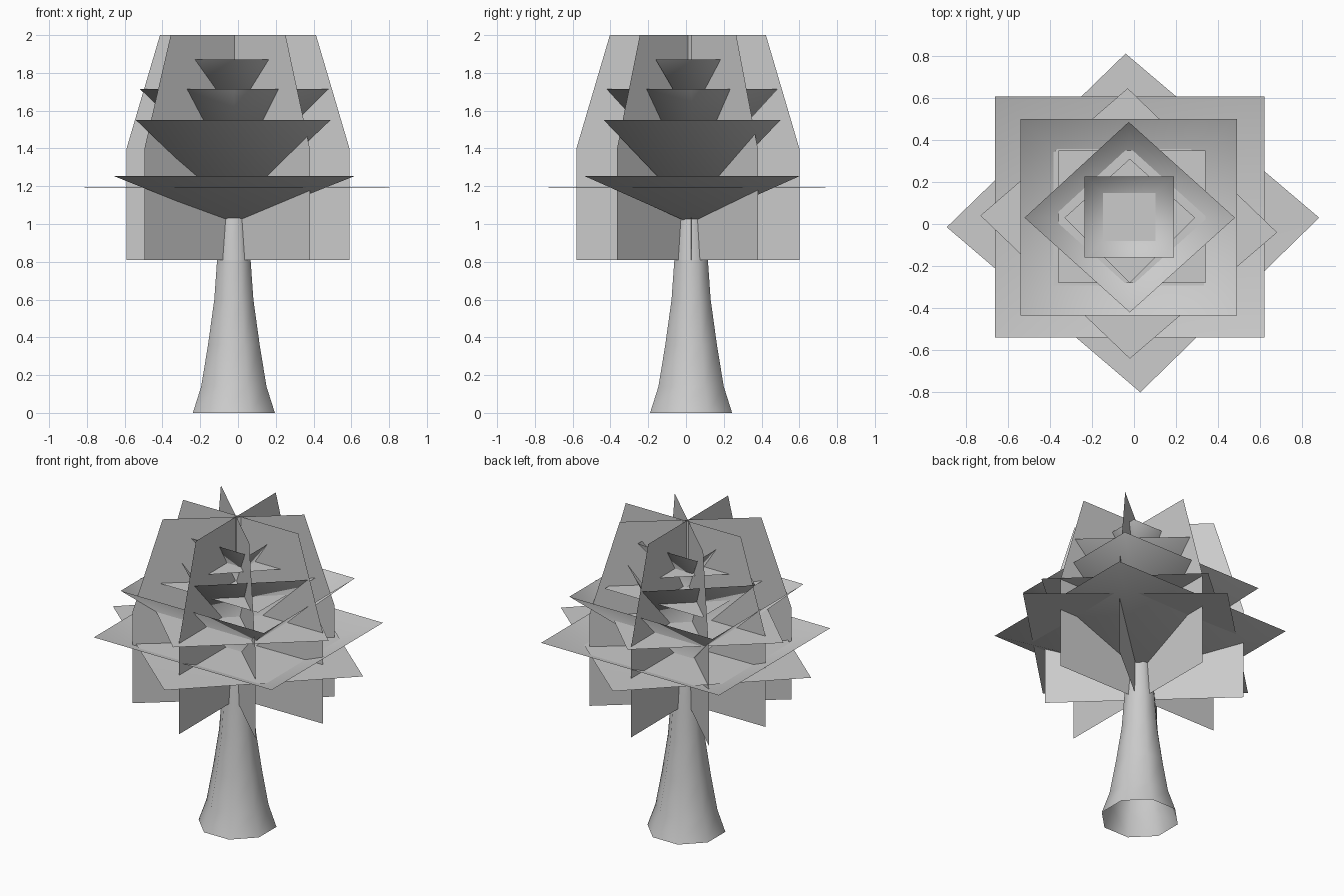
import bpy
from math import sin, cos, pi, radians, atan2, hypot

if "Cube" in bpy.data.objects:
    bpy.data.objects.remove(bpy.data.objects["Cube"])


def make(name, verts, faces, smooth=False):
    me = bpy.data.meshes.new(name)
    me.from_pydata(verts, [], faces)
    me.polygons.foreach_set("use_smooth", [smooth] * len(me.polygons))
    me.update()
    ob = bpy.data.objects.new(name, me)
    bpy.context.collection.objects.link(ob)
    return ob


# Flared trunk: rings of (height, radius), open at both ends
SIDES = 8
CX, CY = -0.022, 0.027
rings = [(0, 0.235), (0.14, 0.187), (0.36, 0.148), (0.6, 0.112),
         (0.81, 0.096), (1.02, 0.075), (1.35, 0.04)]
verts = [(CX + r * cos(2 * pi * (i + 0.5) / SIDES), CY + r * sin(2 * pi * (i + 0.5) / SIDES), z)
         for z, r in rings for i in range(SIDES)]
faces = [(k * SIDES + i, k * SIDES + (i + 1) % SIDES,
          (k + 1) * SIDES + (i + 1) % SIDES, (k + 1) * SIDES + i)
         for k in range(len(rings) - 1) for i in range(SIDES)]
make("trunk", verts, faces, True)


# Upright foliage cards crossing at the trunk, each narrowing towards the top
def upright_card(name, a, b):
    mx, my = (a[0] + b[0]) / 2, (a[1] + b[1]) / 2
    dx, dy = (b[0] - a[0]) / 2, (b[1] - a[1]) / 2
    profile = [(-1, 0.81), (1, 0.81), (1, 1.4), (0.7, 2), (-0.7, 2), (-1, 1.4)]
    make(name, [(mx + dx * t, my + dy * t, z) for t, z in profile], [range(6)])


upright_card("upright_card_side", (-0.59, 0.025), (0.59, 0.03))
upright_card("upright_card_front", (-0.02, -0.58), (-0.025, 0.6))
upright_card("upright_card_diagonal_a", (-0.475, 0.44), (0.38, -0.365))
upright_card("upright_card_diagonal_b", (-0.495, -0.38), (0.43, 0.38))


# Flat and bowl-shaped foliage layers: four rim corners and a centre point
def layer(name, corners, z, apex):
    mx = sum(c[0] for c in corners) / 4
    my = sum(c[1] for c in corners) / 4
    make(name, [(x, y, z) for x, y in corners] + [(mx, my, apex)],
         [(i, (i + 1) % 4, 4) for i in range(4)], True)


def square(x0, x1, y0, y1):
    return [(x0, y0), (x1, y0), (x1, y1), (x0, y1)]


layer("flat_layer_1", [(-0.89, -0.015), (0.03, -0.8), (0.88, 0.03), (-0.04, 0.81)], 1.195, 1.19)
layer("flat_layer_2", [(-0.73, 0.04), (-0.02, -0.64), (0.68, -0.04), (-0.03, 0.645)], 1.4, 1.4)
layer("flat_layer_3", square(-0.36, 0.34, -0.28, 0.35), 1.585, 1.585)
layer("flat_layer_4", [(-0.33, 0.03), (-0.02, -0.28), (0.29, 0.03), (-0.02, 0.31)], 1.735, 1.735)
layer("bowl_layer_1", square(-0.66, 0.62, -0.54, 0.605), 1.255, 1.0)
layer("bowl_layer_2", square(-0.54, 0.49, -0.435, 0.5), 1.55, 1.06)
layer("bowl_layer_3", [(-0.52, 0.03), (-0.02, -0.42), (0.48, 0.03), (-0.025, 0.485)], 1.715, 1.22)
layer("bowl_layer_4", square(-0.235, 0.19, -0.16, 0.225), 1.87, 1.54)
